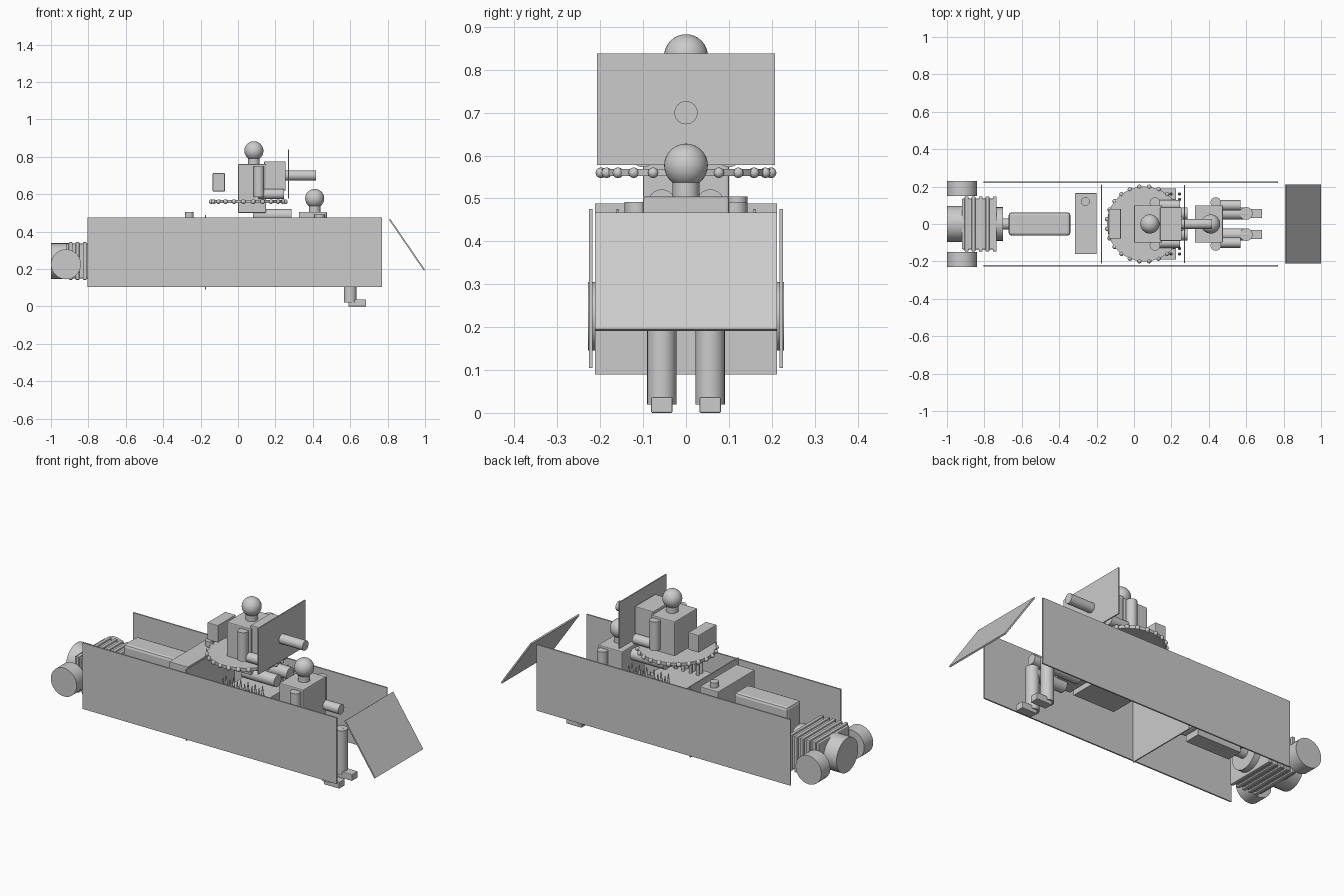
import bpy, math
from mathutils import Vector

if "Cube" in bpy.data.objects:
    bpy.data.objects.remove(bpy.data.objects["Cube"])


def box(name, x, y, z, bevel=0.0):
    """Box from (min, max) ranges."""
    bpy.ops.mesh.primitive_cube_add(size=1, location=[(r[0] + r[1]) / 2 for r in (x, y, z)])
    o = bpy.context.object
    o.name = name
    o.scale = [r[1] - r[0] for r in (x, y, z)]
    bpy.ops.object.transform_apply(location=False, rotation=False, scale=True)
    if bevel:
        m = o.modifiers.new("edge", 'BEVEL')
        m.width = bevel
        m.segments = 2
    return o


def rod(name, a, b, r, r2=None, sides=32):
    """Cylinder or cone between two points."""
    a, b = Vector(a), Vector(b)
    d = b - a
    bpy.ops.mesh.primitive_cone_add(vertices=sides, radius1=r, radius2=r if r2 is None else r2,
                                    depth=d.length, location=(a + b) / 2,
                                    rotation=d.to_track_quat('Z', 'Y').to_euler())
    o = bpy.context.object
    o.name = name
    bpy.ops.object.shade_smooth_by_angle(angle=math.radians(35))
    return o


def ball(name, c, r, seg=32):
    bpy.ops.mesh.primitive_uv_sphere_add(segments=seg, ring_count=seg // 2, radius=r, location=c)
    o = bpy.context.object
    o.name = name
    bpy.ops.object.shade_smooth()
    return o


def crew(name, x, z, lower_legs):
    """Seated crew figure; x, z is the lower back corner of the torso."""
    box(name + "_torso", (x, x + .15), (-.1, .1), (z, z + .26), .005)
    rod(name + "_neck", (x + .085, 0, z + .25), (x + .085, 0, z + .3), .031)
    ball(name + "_head", (x + .085, 0, z + .332), .051)
    for s in (-1, 1):
        rod(name + "_upper_arm", (x + .112, s * .115, z + .085), (x + .112, s * .115, z + .247), .028)
        rod(name + "_forearm", (x + .11, s * .1, z + .1), (x + .245, s * .1, z + .1), .027)
        rod(name + "_thigh", (x + .08, s * .0565, z - .012), (x + .285, s * .0565, z - .012), .033)
        if lower_legs:
            rod(name + "_shin", (x + .275, s * .0565, .02), (x + .275, s * .0565, z + .02), .034)
            box(name + "_foot", (x + .265, x + .36), (s * .0565 - .025, s * .0565 + .025), (0, .037), .003)


# Hull armour
for s in (-1, 1):
    box("side_plate", (-.805, .77), (s * .222 - .004, s * .222 + .004), (.105, .475))
box("bulkhead", (-.177, -.171), (-.212, .212), (.09, .488))
glacis = box("glacis_plate", (-.004, .004), (-.212, .212), (-.165, .165))
glacis.location = (.904, 0, .329)
glacis.rotation_euler = (0, -math.atan2(.182, .266), 0)

# Crew
crew("driver", .325, .245, True)
crew("gunner", 0, .5, False)

# Turret ring with bearing balls
rod("turret_ring", (.055, 0, .552), (.055, 0, .569), .2, sides=48)
for i in range(24):
    a = math.tau * (i + .5) / 24
    ball("bearing_ball", (.055 + .2 * math.cos(a), .2 * math.sin(a), .56), .0125, 12)

# Gun, shield and radio
box("gun_shield", (.267, .273), (-.208, .208), (.578, .838))
rod("gun_barrel", (.25, 0, .7), (.418, 0, .7), .027)
box("gun_breech", (.14, .255), (-.09, .09), (.62, .775), .004)
box("radio", (-.135, -.07), (-.078, .08), (.615, .712), .003)

# Ammunition rack with rows of shells
box("ammo_rack", (-.03, .225), (-.19, .19), (.31, .37))
for s in (-1, 1):
    for i in range(6):
        for y in (.13, .16):
            x = .243 - i * .045
            rod("shell_case", (x, s * y, .33), (x, s * y, .43), .009, sides=12)
            rod("shell_tip", (x, s * y, .43), (x, s * y, .475), .007, .002, sides=12)

# Fuel tank with filler cap
box("fuel_tank", (-.315, -.2), (-.16, .165), (.27, .476), .003)
rod("filler_cap", (-.26, .12, .47), (-.26, .12, .505), .023)

# Gearbox and drive shaft
box("gearbox", (-.67, -.34), (-.062, .062), (.24, .44), .015)
box("gearbox_pan", (-.64, -.37), (-.045, .045), (.205, .24))
rod("drive_shaft", (-.72, 0, .245), (-.64, 0, .245), .03)
rod("clutch_housing", (-.78, 0, .245), (-.70, 0, .245), .09)

# Finned engine with rear fan and side blowers
box("engine_block", (-.92, -.75), (-.135, .135), (.15, .335), .005)
for x in (-.895, -.858, -.82, -.783, -.745):
    box("engine_fin", (x - .01, x + .01), (-.147, .147), (.142, .343), .004)
rod("rear_fan", (-1, 0, .242), (-.9, 0, .242), .096)
for s in (-1, 1):
    rod("side_blower", (-.92, s * .15, .225), (-.92, s * .229, .225), .08)
